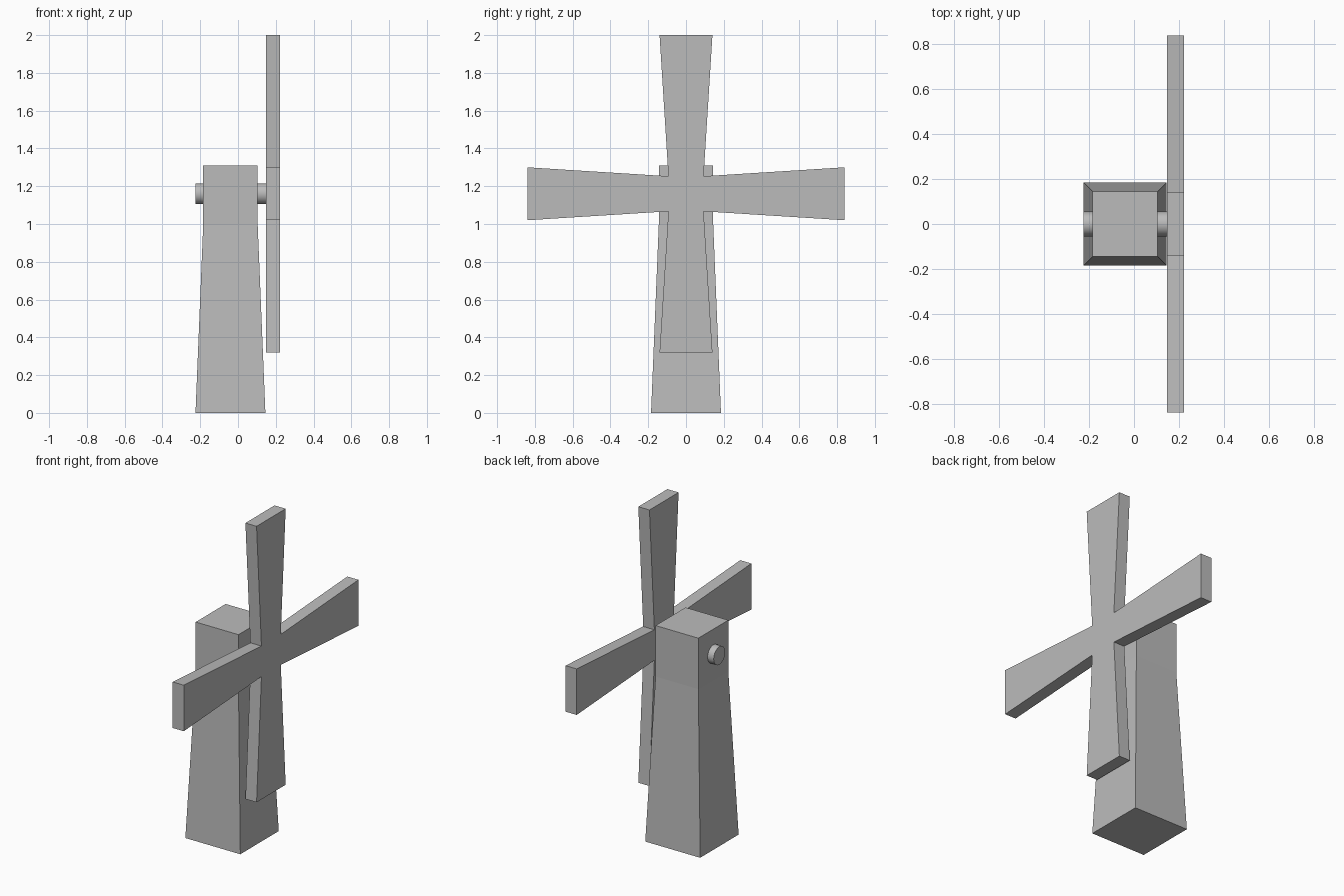
import bpy, bmesh, math
from mathutils import Matrix

cube = bpy.data.objects.get("Cube")
if cube:
    bpy.data.objects.remove(cube, do_unlink=True)

GREY = (0.5, 0.5, 0.5, 1)
grey = bpy.data.materials.new("plain grey")
grey.use_nodes = True
grey.diffuse_color = GREY
grey.node_tree.nodes["Principled BSDF"].inputs["Base Color"].default_value = GREY

TOWER_X = -0.04
HUB_Z = 1.16


def finish(name, bm):
    bmesh.ops.recalc_face_normals(bm, faces=bm.faces)
    mesh = bpy.data.meshes.new(name)
    bm.to_mesh(mesh)
    bm.free()
    mesh.materials.append(grey)
    obj = bpy.data.objects.new(name, mesh)
    bpy.context.scene.collection.objects.link(obj)
    return obj


# Tower: square rings, tapered below and straight at the head
bm = bmesh.new()
rings = []
for half, z in [(0.185, 0), (0.144, 1.0), (0.144, 1.31)]:
    rings.append([bm.verts.new((TOWER_X + sx * half, sy * half, z))
                  for sx, sy in [(-1, -1), (1, -1), (1, 1), (-1, 1)]])
for low, high in zip(rings, rings[1:]):
    for i in range(4):
        j = (i + 1) % 4
        bm.faces.new((low[i], low[j], high[j], high[i]))
bm.faces.new(rings[0])
bm.faces.new(rings[-1])
finish("tower", bm)

# Axle running through the tower head
bm = bmesh.new()
bmesh.ops.create_cone(bm, cap_ends=True, segments=32, radius1=0.055, radius2=0.055, depth=0.375,
                      matrix=Matrix.Translation((TOWER_X + 0.0025, 0, HUB_Z))
                      @ Matrix.Rotation(math.pi / 2, 4, "Y"))
axle = finish("axle", bm)
bpy.context.view_layer.objects.active = axle
axle.select_set(True)
bpy.ops.object.shade_smooth_by_angle()
axle.select_set(False)

# Sails: one cross outline made of four flared arms, given thickness
bm = bmesh.new()
outline = []
for k in range(4):
    turn = Matrix.Rotation(k * math.pi / 2, 4, "X")
    for y, z in [(0.093, 0.093), (0.14, 0.84), (-0.14, 0.84)]:
        p = turn @ Matrix.Translation((0.148, y, z)).to_translation()
        outline.append(bm.verts.new((p.x, p.y, p.z + HUB_Z)))
cross = bm.faces.new(outline)
side = bmesh.ops.extrude_face_region(bm, geom=[cross], use_keep_orig=True)
bmesh.ops.translate(bm, vec=(0.075, 0, 0),
                    verts=[g for g in side["geom"] if isinstance(g, bmesh.types.BMVert)])
finish("sails", bm)
